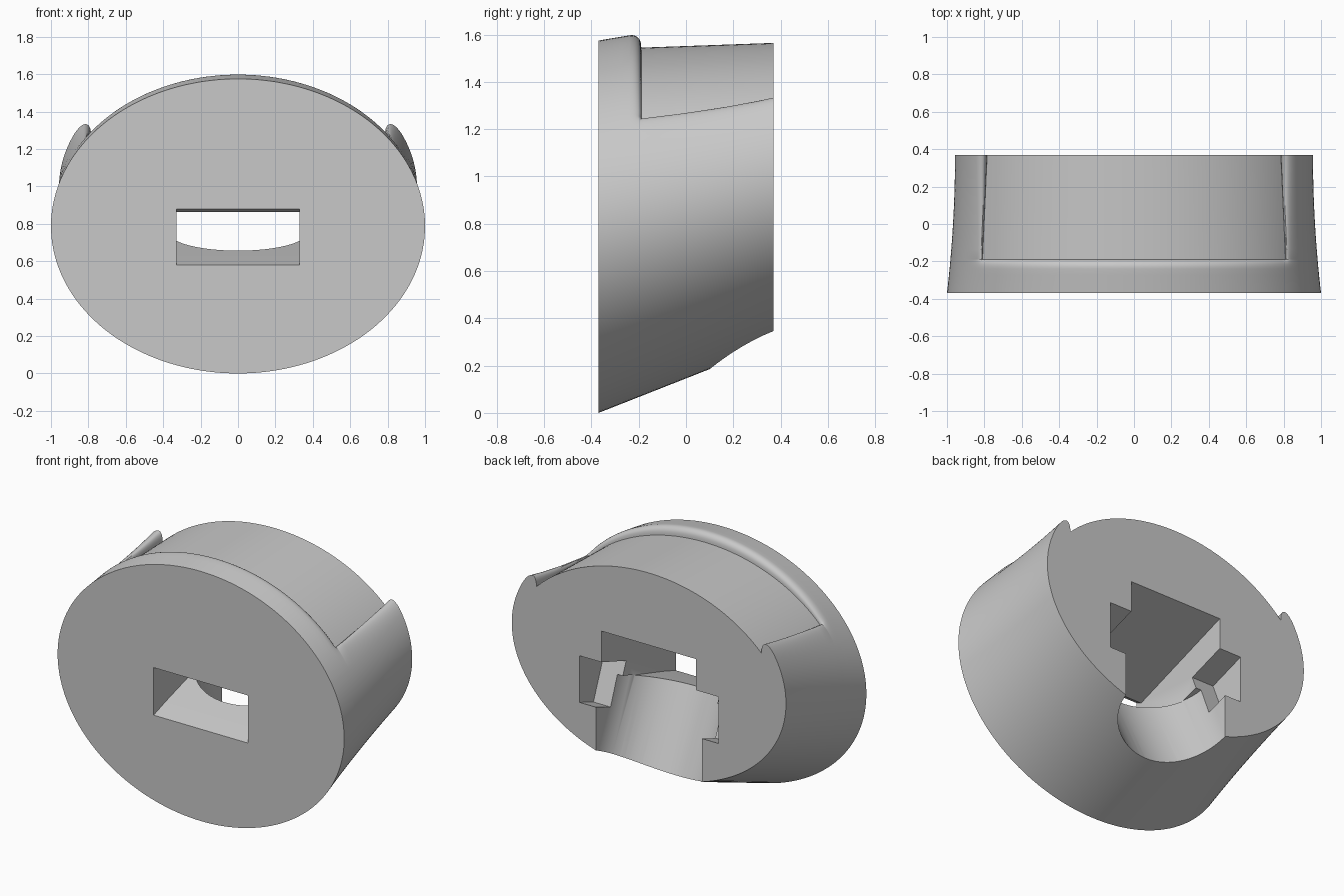
import bpy, bmesh, math

if "Cube" in bpy.data.objects:
    bpy.data.objects.remove(bpy.data.objects["Cube"])

grey = bpy.data.materials.new("plain grey")
grey.diffuse_color = (0.58, 0.58, 0.58, 1)
grey.use_nodes = True
grey.node_tree.nodes["Principled BSDF"].inputs["Base Color"].default_value = grey.diffuse_color


def make(name, verts, faces):
    me = bpy.data.meshes.new(name)
    me.from_pydata(verts, [], faces)
    bm = bmesh.new()
    bm.from_mesh(me)
    bmesh.ops.recalc_face_normals(bm, faces=bm.faces)
    bm.to_mesh(me)
    bm.free()
    ob = bpy.data.objects.new(name, me)
    bpy.context.collection.objects.link(ob)
    me.materials.append(grey)
    return ob


def loft(name, rings):
    n = len(rings[0])
    verts = [p for r in rings for p in r]
    faces = [tuple(range(n)), tuple(range((len(rings) - 1) * n, len(rings) * n))]
    for k in range(len(rings) - 1):
        for i in range(n):
            j = (i + 1) % n
            faces.append((k * n + i, k * n + j, (k + 1) * n + j, (k + 1) * n + i))
    return make(name, verts, faces)


def outer(y):
    """Half width, centre height and half height of the tapered, rising shell."""
    a = 0.957 + 0.043 * ((0.37 - y) / 0.74) ** 2
    top, bottom = 1.575 + 0.17 * (y + 0.37), 0.394 * (y + 0.37)
    return a, (top + bottom) / 2, (top - bottom) / 2


M, L, K = 96, 12, 28   # points on the shell, on each side ridge, on half the recess


def section(y, f):
    """Cross-section at y; f = 0 is the full ellipse, f = 1 has the top recess."""
    a, c, b = outer(y)
    t = min(max((y + 0.19) / 0.56, 0), 1)
    xg = 0.81 - 0.025 * t
    rise = 0.7575 + 0.02 * t

    def recess(x):
        return 0.7875 + rise * math.sqrt(1 - x * x)

    ang = math.acos((xg + 0.10) / a)      # where the ridge leaves the shell
    ang_g = math.acos(xg / a)
    p = (a * math.cos(ang), c + b * math.sin(ang))
    d = (-a * math.sin(ang), b * math.cos(ang))
    dl = 0.1 / math.hypot(*d)
    g = (xg, recess(xg))
    ctrl = (p, (p[0] + d[0] * dl, p[1] + d[1] * dl),
            (g[0], g[1] + 0.04 + 0.05 * t), g)
    half = []                              # right half from the bottom to the top
    for i in range(M // 2 + 1):
        w = -math.pi / 2 + (ang + math.pi / 2) * i / (M // 2)
        half.append((a * math.cos(w), c + b * math.sin(w)))
    for i in range(1, L + 1):              # rounded ridge
        s = i / L
        k = ((1 - s) ** 3, 3 * s * (1 - s) ** 2, 3 * s * s * (1 - s), s ** 3)
        q = [sum(k[m] * ctrl[m][n] for m in range(4)) for n in (0, 1)]
        w = ang + (ang_g - ang) * s
        o = (a * math.cos(w), c + b * math.sin(w))
        half.append(tuple(o[n] + (q[n] - o[n]) * f for n in (0, 1)))
    for i in range(1, K + 1):              # recessed top
        w = ang_g + (math.pi / 2 - ang_g) * i / K
        x = a * math.cos(w)
        z = c + b * math.sin(w)
        half.append((x, z + (recess(x) - z) * f))
    left = [(-x, z) for x, z in reversed(half[1:-1])]
    return [(x, y, z) for x, z in half + left]


# Shell: front flange, rounded rim, recessed body
rings = [section(-0.37 + 0.13 * i / 4, 0) for i in range(5)]
for i in range(1, 7):
    w = math.pi / 2 * i / 6
    rings.append(section(-0.24 + 0.05 * math.sin(w), 0.8 * (1 - math.cos(w))))
rings += [section(-0.189 + 0.559 * i / 10, 1) for i in range(11)]
body = loft("tapered_body", rings)


def prism(name, yz, w):
    return loft(name, [[(s * w, y, z) for y, z in yz] for s in (-1, 1)])


# Through slot, rising to the back
slot = prism("slot_cutter", [(-0.45, 0.553), (-0.25, 0.62), (0.5, 0.845), (0.5, 1.156),
                             (-0.33, 0.862), (-0.37, 0.88), (-0.45, 0.92)], 0.33)

# Side notches at the back
notch = prism("notch_cutter", [(0.5, 0.667), (0.23, 0.568), (0.125, 0.83), (0.5, 0.958)], 0.485)

# Leaning round-ended channel, open to the bottom and the back
R = 0.37
plan = [(R, 1.2)]
for i in range(33):
    w = -math.pi * i / 32
    plan.append((R * math.cos(w), R + R * math.sin(w)))
plan.append((-R, 1.2))
low = [(x, 0.24 + v, -0.1) for x, v in plan]
high = []
for x, v in plan:
    y = (v - 0.1496) / 1.147
    high.append((x, y, 0.699 + 0.3 * y))
channel = loft("channel_cutter", [low, high])

# Cut the cavity
bpy.context.view_layer.objects.active = body
body.select_set(True)
for cutter in (slot, channel, notch):
    cutter.hide_render = True
    mod = body.modifiers.new("cut", 'BOOLEAN')
    mod.operation = 'DIFFERENCE'
    mod.solver = 'EXACT'
    mod.object = cutter
    bpy.ops.object.modifier_apply(modifier=mod.name)
    bpy.data.objects.remove(cutter)
bpy.ops.object.shade_smooth_by_angle(angle=math.radians(30))
